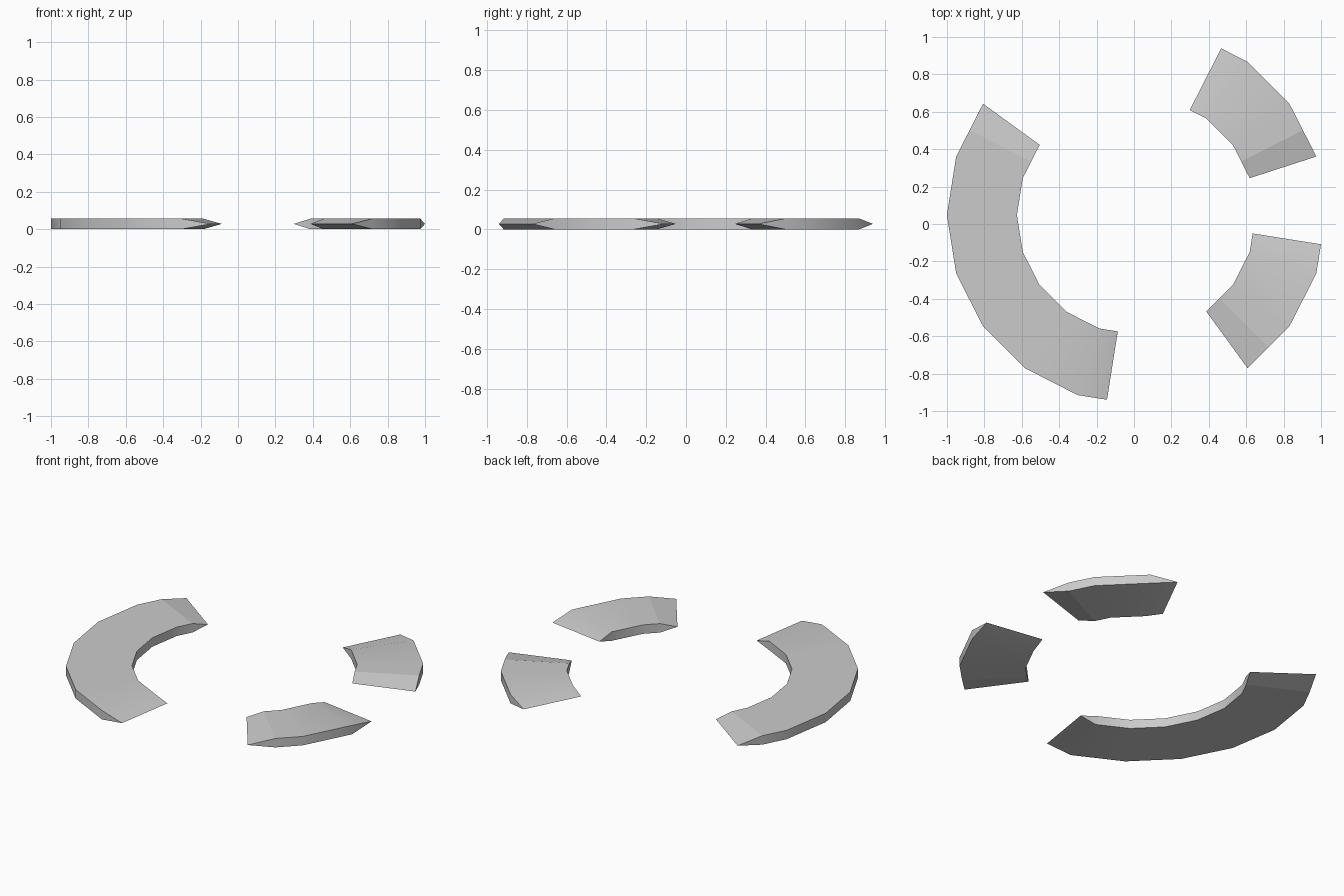
import bpy, bmesh
from math import cos, sin, radians

if "Cube" in bpy.data.objects:
    bpy.data.objects.remove(bpy.data.objects["Cube"])

# Ring layout: 20-sided ring broken into three wedge-ended arcs
CX, CY = 0.012, 0.048
OUTER, INNER = 1.0124, 0.638
HEIGHT = 0.056
STEP = 18


def ring_point(radius, deg, z):
    """Point on the 20-sided ring, staying on its straight edges."""
    lo = (deg // STEP) * STEP
    t = (deg - lo) / STEP
    a, b = radians(lo), radians(lo + STEP)
    x = cos(a) * (1 - t) + cos(b) * t
    y = sin(a) * (1 - t) + sin(b) * t
    return (CX + radius * x, CY + radius * y, z)


def arc_segment(name, tip_a, tip_b, creased):
    """Arc with both ends tapering to a horizontal knife edge over 9 degrees."""
    lo, hi = min(tip_a, tip_b), max(tip_a, tip_b)
    stations = sorted({lo + 9, hi - 9} |
                      {d for d in range(-360, 361, STEP) if lo + 9 < d < hi - 9})
    bm = bmesh.new()

    def tip(deg):
        return [bm.verts.new(ring_point(r, deg, HEIGHT / 2)) for r in (INNER, OUTER)]

    start, end = tip(lo), tip(hi)
    sections = [[bm.verts.new(ring_point(r, d, z)) for r, z in
                 ((INNER, 0), (OUTER, 0), (OUTER, HEIGHT), (INNER, HEIGHT))]
                for d in stations]

    # Body between the tapers
    for a, b in zip(sections, sections[1:]):
        for i in range(4):
            j = (i + 1) % 4
            bm.faces.new((a[i], a[j], b[j], b[i]))

    # Wedge at each end
    for (ti, to), (ib, ob, ot, it) in ((start, sections[0]), (end, sections[-1])):
        bm.faces.new((ti, to, ob, ib))
        bm.faces.new((ti, it, ot, to))
        bm.faces.new((to, ot, ob))
        bm.faces.new((ti, ib, it))

    bmesh.ops.recalc_face_normals(bm, faces=bm.faces[:])
    for f in bm.faces:
        f.smooth = True
    # Crisp corners, plus a crease at the foot of the hard wedge
    hard = sections[stations.index(lo + 9 if creased == lo else hi - 9)]
    for e in bm.edges:
        crease = e.verts[0] in hard and e.verts[1] in hard
        e.smooth = e.calc_face_angle(0) < radians(30) and not crease

    mesh = bpy.data.meshes.new(name)
    bm.to_mesh(mesh)
    bm.free()
    obj = bpy.data.objects.new(name, mesh)
    bpy.context.collection.objects.link(obj)
    return obj


arc_segment("long_arc", 144, 261, 144)
arc_segment("back_arc", 18, 63, 18)
arc_segment("front_arc", -54, -9, -54)
